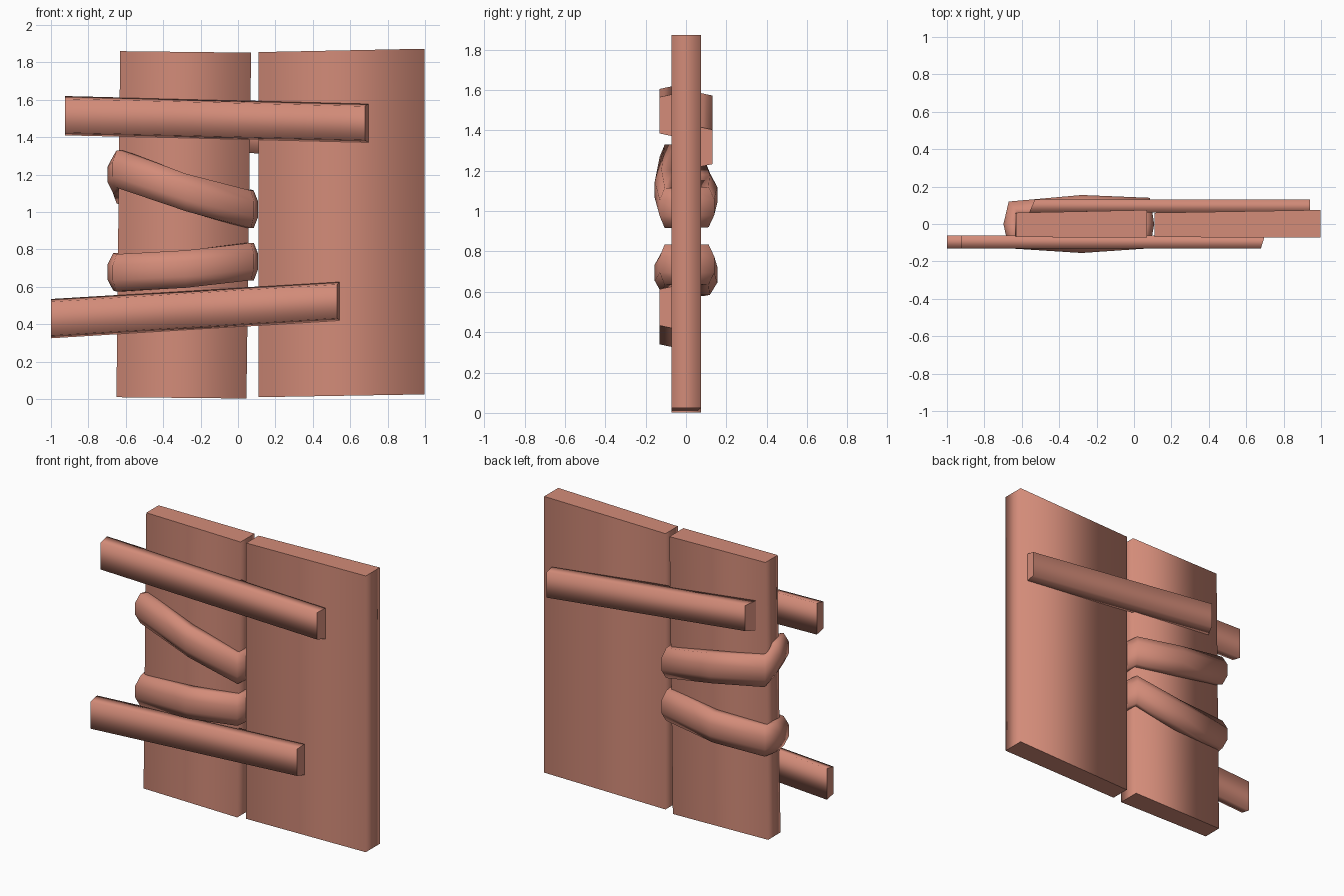
import bpy

if "Cube" in bpy.data.objects:
    bpy.data.objects.remove(bpy.data.objects["Cube"])

wood = bpy.data.materials.new("clay_wood")
wood.diffuse_color = (0.65, 0.26, 0.19, 1)
wood.use_nodes = True
wood.node_tree.nodes["Principled BSDF"].inputs["Base Color"].default_value = wood.diffuse_color


def loft(name, rings, closed=False):
    """Join equal-sized rings of points; smooth sides, sharp flat end caps."""
    n, m = len(rings[0]), len(rings)
    verts = [p for ring in rings for p in ring]
    faces = [(i * n + j, i * n + (j + 1) % n,
              (i + 1) % m * n + (j + 1) % n, (i + 1) % m * n + j)
             for i in range(m if closed else m - 1) for j in range(n)]
    sides = len(faces)
    if not closed:
        faces += [tuple(range(n))[::-1], tuple(range((m - 1) * n, m * n))]
    mesh = bpy.data.meshes.new(name)
    mesh.from_pydata(verts, [], faces)
    mesh.materials.append(wood)
    ob = bpy.data.objects.new(name, mesh)
    bpy.context.collection.objects.link(ob)
    bpy.context.view_layer.objects.active = ob
    ob.select_set(True)
    bpy.ops.object.mode_set(mode='EDIT')
    bpy.ops.mesh.select_all(action='SELECT')
    bpy.ops.mesh.normals_make_consistent(inside=False)
    bpy.ops.object.mode_set(mode='OBJECT')
    ob.select_set(False)
    caps = {k for p in mesh.polygons[sides:] for k in p.edge_keys}
    for p in mesh.polygons:
        p.use_smooth = p.index < sides
    for e in mesh.edges:
        e.use_edge_sharp = e.key in caps
    return ob


def board(name, bottom, top):
    """Upright plank; each end is (x left, x right, z left, z right)."""
    loft(name, [[(a, -0.07, za), (b, -0.073, zb), (b, 0.075, zb), (a, 0.06, za)]
                for a, b, za, zb in (bottom, top)])


def batten(name, side, x0, z0, x1, z1, half, in0=0.0, in1=0.0):
    """Crossbar with a narrower outer face; in0/in1 slant the two ends."""
    yi, yo = side * 0.062, side * 0.132
    loft(name, [[(x, yi, z - half), (x, yi, z + half),
                 (x + d, yo, z + half - 0.015), (x + d, yo, z - half + 0.015)]
                for x, z, d in ((x0, z0, in0), (x1, z1, -in1))])


# Outer and inner plan points of a strap wrapped round the left board
PLAN = [(0.085, -0.13, 0.04, -0.06), (-0.28, -0.155, -0.28, -0.06),
        (-0.67, -0.13, -0.61, -0.06), (-0.698, 0.0, -0.61, 0.0),
        (-0.67, 0.12, -0.61, 0.05), (-0.28, 0.155, -0.28, 0.05),
        (0.085, 0.14, 0.04, 0.06), (0.108, 0.0, 0.04, 0.0)]


def strap(name, heights):
    section = [(1.0, -0.1), (0.35, -0.1), (0.0, -0.04),
               (0.0, 0.04), (0.35, 0.1), (1.0, 0.1)]
    loft(name, [[(ox + (ix - ox) * t, oy + (iy - oy) * t, z + dz)
                 for t, dz in section]
                for (ox, oy, ix, iy), z in zip(PLAN, heights)], closed=True)


# Boards
board("left_board", (-0.65, 0.045, 0.01, 0.003), (-0.63, 0.07, 1.86, 1.852))
board("right_board", (0.11, 0.997, 0.01, 0.025), (0.11, 0.997, 1.855, 1.873))

# Crossbars
batten("front_upper_batten", -1, -0.925, 1.515, 0.70, 1.475, 0.105, in1=0.022)
batten("front_lower_batten", -1, -1.0, 0.43, 0.545, 0.523, 0.105, in1=0.015)
batten("back_batten", 1, -0.56, 1.487, 0.94, 1.318, 0.1, in0=0.03)

# Wrapped straps
strap("upper_strap", [1.015, 1.105, 1.23, 1.20, 1.145, 1.08, 1.02, 1.015])
strap("lower_strap", [0.735, 0.695, 0.675, 0.68, 0.68, 0.685, 0.735, 0.735])
